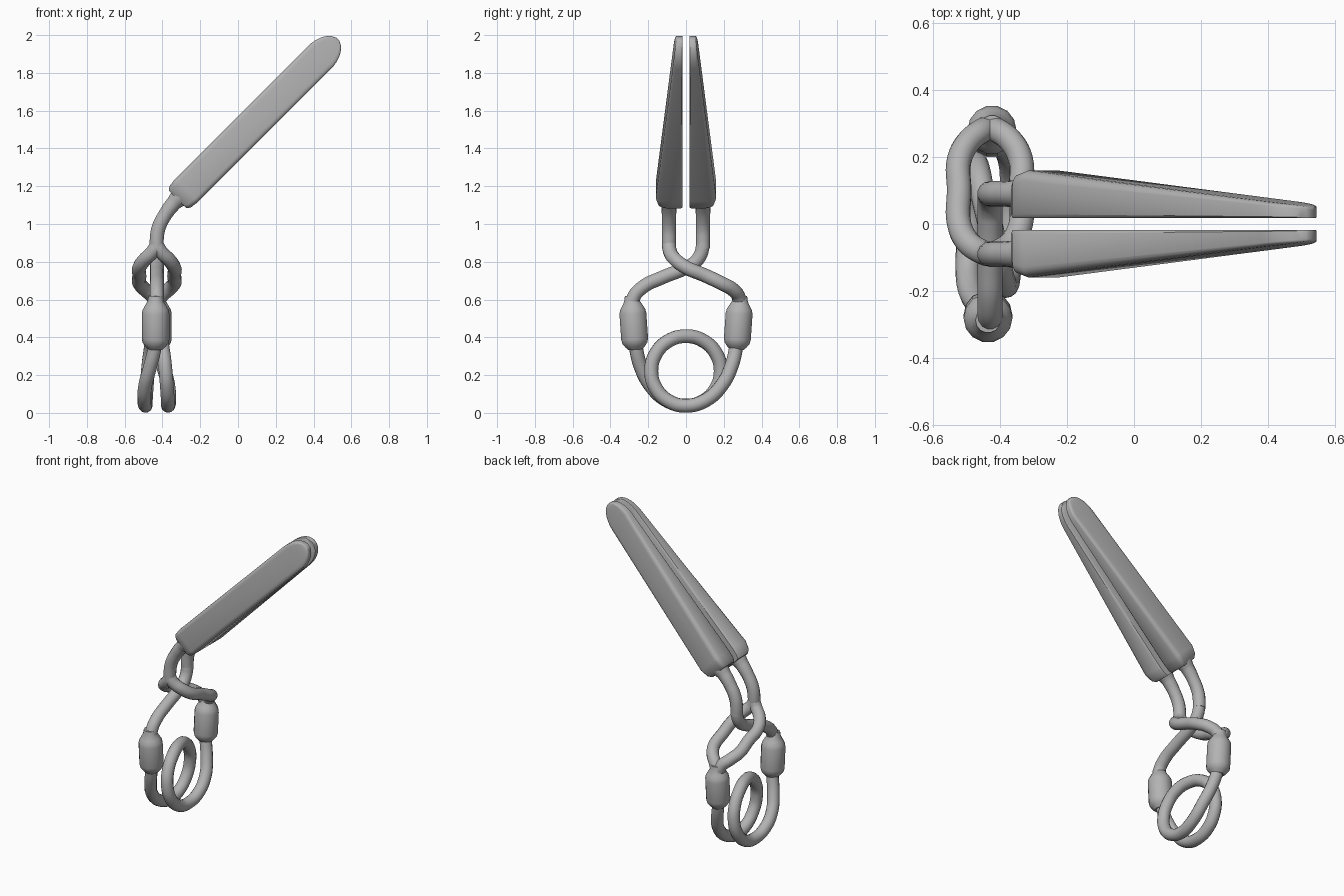
import bpy, bmesh
from math import sin, cos, pi, sqrt
from mathutils import Vector

cube = bpy.data.objects.get("Cube")
if cube:
    bpy.data.objects.remove(cube)

CX = -0.43      # plane of the wire frame
WIRE = 0.037    # wire radius

steel = bpy.data.materials.new("brushed steel grey")
GREY = (0.45, 0.45, 0.45, 1)
steel.use_nodes = True
steel.diffuse_color = GREY
steel.node_tree.nodes["Principled BSDF"].inputs["Base Color"].default_value = GREY


def finish(obj, angle):
    bpy.ops.object.select_all(action='DESELECT')
    obj.select_set(True)
    bpy.context.view_layer.objects.active = obj
    if obj.type == 'CURVE':
        bpy.ops.object.convert(target='MESH')
        obj = bpy.context.object
    bpy.ops.object.shade_smooth_by_angle(angle=angle)
    return obj


def tube(name, points, radii=None, smooth=True):
    """Round wire through (x offset, y, z) points."""
    cu = bpy.data.curves.new(name, 'CURVE')
    cu.dimensions = '3D'
    cu.bevel_depth = 1.0
    cu.bevel_resolution = 5
    cu.resolution_u = 6
    cu.use_fill_caps = True
    cu.materials.append(steel)
    sp = cu.splines.new('BEZIER' if smooth else 'POLY')
    items = sp.bezier_points if smooth else sp.points
    items.add(len(points) - 1)
    for i, (p, pt) in enumerate(zip(items, points)):
        co = (CX + pt[0], pt[1], pt[2])
        p.co = co if smooth else (*co, 1)
        p.radius = radii[i] if radii else WIRE
        if smooth:
            p.handle_left_type = p.handle_right_type = 'AUTO'
    obj = bpy.data.objects.new(name, cu)
    bpy.context.collection.objects.link(obj)
    return finish(obj, 1.1)


def blade(name, side):
    """Tapered jaw lofted along a 45 degree axis."""
    along = Vector((1, 0, 1)) / sqrt(2)
    across = Vector((-1, 0, 1)) / sqrt(2)
    base = Vector((-0.32, 0, 1.13))
    length, width, inner, round_len = 1.2, 0.086, 0.018, 0.14

    # cross-section: flat inner face, softly rounded outer corners
    half = [(0.9, 0.0), (1.0, 0.08)]
    for i in range(5):
        a = i * pi / 8
        half.append((0.7 + 0.3 * cos(a), 0.78 + 0.22 * sin(a)))
    section = half + [(-v, t) for v, t in reversed(half)]

    # stations: length, half width, outer face
    stations = [(0, 0.066, 0.13), (0.02, 0.08, 0.147), (0.07, width, 0.16)]
    for i in range(9):
        a = i * pi / 16
        u = length - round_len + round_len * sin(a)
        w = max(width * cos(a), 0.012)
        outer = 0.16 + (0.056 - 0.16) * (u - 0.07) / (length - 0.07)
        stations.append((u, w, outer - 0.008 * (i / 8) ** 3))

    bm = bmesh.new()
    rings = []
    for u, w, outer in stations:
        ring = []
        for v, t in section:
            co = base + along * u + across * (v * w)
            co.y = side * (inner + t * (outer - inner))
            ring.append(bm.verts.new(co))
        rings.append(ring)
    n = len(section)
    for a, b in zip(rings, rings[1:]):
        for i in range(n):
            j = (i + 1) % n
            bm.faces.new((a[i], a[j], b[j], b[i]))
    bm.faces.new(rings[0])
    bm.faces.new(rings[-1])
    bmesh.ops.recalc_face_normals(bm, faces=bm.faces)
    me = bpy.data.meshes.new(name)
    bm.to_mesh(me)
    bm.free()
    me.materials.append(steel)
    obj = bpy.data.objects.new(name, me)
    bpy.context.collection.objects.link(obj)
    finish(obj, 0.7)


# Jaws and their bent stems
stem = [(0.135, 1.155), (0.09, 1.11), (0.045, 1.05), (0.01, 0.98), (0, 0.92), (0, 0.87)]
stem_radii = [0.058, 0.042, 0.038, 0.038, 0.038, WIRE]
for label, side in (("left", 1), ("right", -1)):
    blade("jaw_" + label, side)
    tube("jaw_stem_" + label, [(x, side * 0.09, z) for x, z in stem], stem_radii)

# Single wire crossing through the eye
tube("crossing_wire", [(0, 0.09, 0.89), (0, 0.078, 0.84), (0, 0.045, 0.795), (0, 0, 0.768),
                       (0, -0.13, 0.715), (0, -0.23, 0.665), (0, -0.28, 0.605), (0, -0.283, 0.53)])

# Split wire forming the elongated eye
for label, s in (("left", 1), ("right", -1)):
    tube("eye_wire_" + label,
         [(0, -0.09, 0.89), (s * 0.02, -0.085, 0.855), (s * 0.065, -0.055, 0.81), (s * 0.092, 0, 0.77),
          (s * 0.092, 0.1, 0.728), (s * 0.092, 0.19, 0.685), (s * 0.065, 0.245, 0.655),
          (s * 0.02, 0.28, 0.61), (0, 0.283, 0.53)])

# Swollen sleeves joining the arms to the spring
profile = [(0.62, WIRE), (0.59, 0.043), (0.565, 0.058), (0.545, 0.069), (0.525, 0.073),
           (0.39, 0.073), (0.37, 0.068), (0.352, 0.055), (0.335, WIRE)]
for label, s in (("left", 1), ("right", -1)):
    tube("sleeve_" + label,
         [(s * 0.006, s * (0.276 + 0.07 * (z - 0.45)), z) for z, r in profile],
         [r for z, r in profile], smooth=False)

# Torsion spring: one leg and half a coil, then the same turned half round
half = [(0.005, 0.272, 0.4), (0.012, 0.264, 0.34), (0.035, 0.24, 0.245),
        (0.06, 0.192, 0.15), (0.066, 0.11, 0.07)]
for i in range(6):
    a = i * pi / 6
    half.append((0.066 * cos(a / 2) - 0.006 * cos(a), -0.184 * sin(a), 0.222 - 0.184 * cos(a)))
turned = [(-x, -y, z) for x, y, z in reversed(half)]
tube("spring_coil", half + [(0, 0, 0.406)] + turned)
